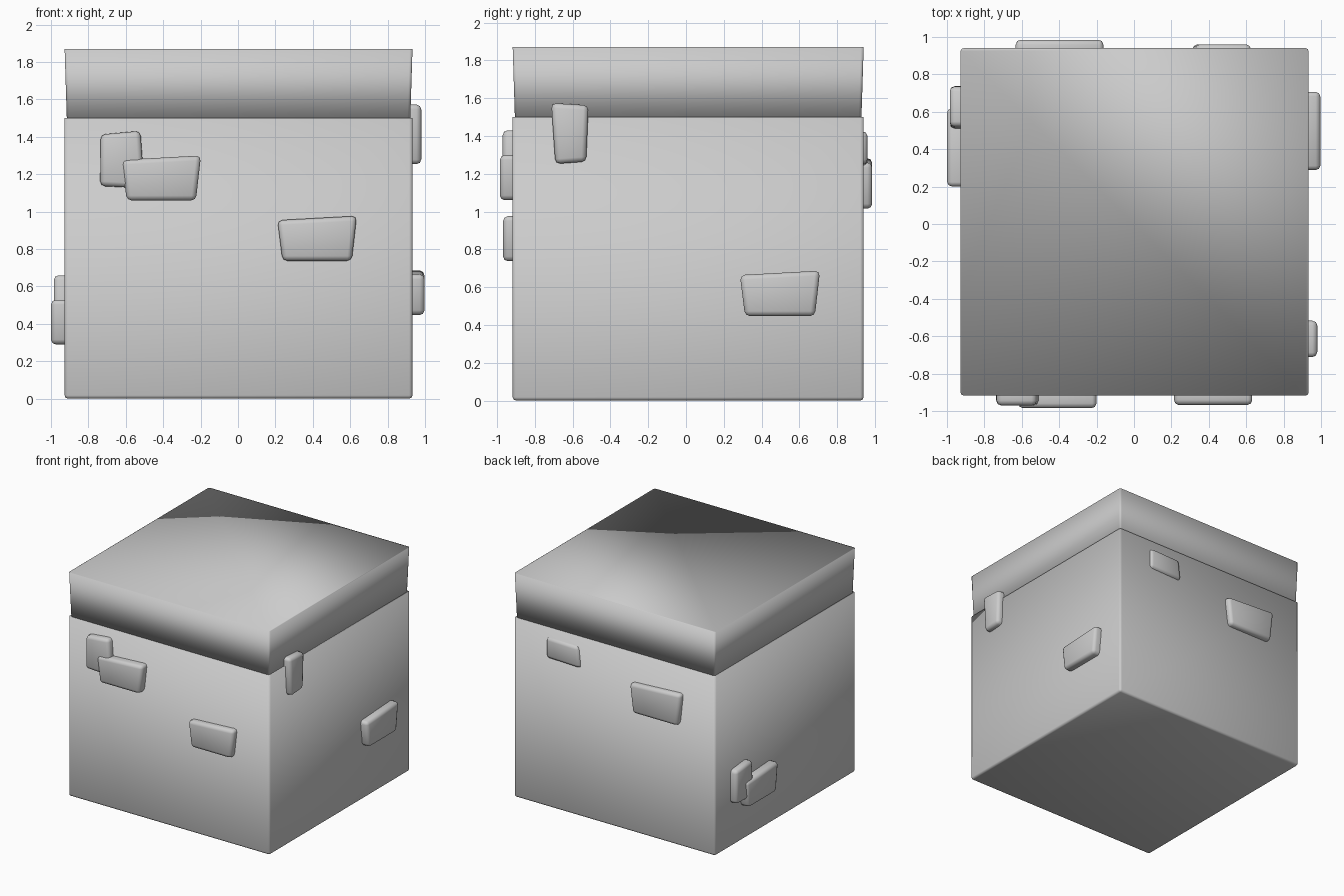
import bpy, bmesh
from math import pi
from mathutils import Matrix

if "Cube" in bpy.data.objects:
    bpy.data.objects.remove(bpy.data.objects["Cube"])

X0, X1, Y0, Y1 = -0.927, 0.933, -0.917, 0.94


def make_object(name, bm):
    bmesh.ops.recalc_face_normals(bm, faces=bm.faces)
    for f in bm.faces:
        f.smooth = True
    mesh = bpy.data.meshes.new(name)
    bm.to_mesh(mesh)
    bm.free()
    obj = bpy.data.objects.new(name, mesh)
    bpy.context.collection.objects.link(obj)
    return obj


def prism(bottom, top):
    """Closed solid between two loops of points."""
    bm = bmesh.new()
    a = [bm.verts.new(p) for p in bottom]
    b = [bm.verts.new(p) for p in top]
    bm.faces.new(a)
    bm.faces.new(b)
    n = len(a)
    for i in range(n):
        bm.faces.new((a[i], a[(i + 1) % n], b[(i + 1) % n], b[i]))
    return bm


def rect(z, inset=0):
    x0, x1, y0, y1 = X0 + inset, X1 - inset, Y0 + inset, Y1 - inset
    return [(x0, y0, z), (x1, y0, z), (x1, y1, z), (x0, y1, z)]


def bevel(bm, edges, width, segments):
    bmesh.ops.bevel(bm, geom=edges, offset=width, segments=segments,
                    profile=0.5, affect='EDGES')


# Main block: rounded below and at the corners, crisp at the upper rim
bm = prism(rect(0), rect(1.5))
bevel(bm, [e for e in bm.edges if min(v.co.z for v in e.verts) < 1], 0.018, 2)
make_object("main_block", bm)

# Top slab: flares slightly outwards towards the top
bm = prism(rect(1.49, 0.012), rect(1.87))
bevel(bm, [e for e in bm.edges
           if abs(e.verts[0].co.z - e.verts[1].co.z) > 0.1], 0.015, 2)
make_object("top_slab", bm)

# Raised bricks: outlines are (across, up), relative to a base point
WIDE = [(-0.185, 0), (0.185, 0), (0.212, 0.24), (-0.212, 0.217)]
BLOCKY = [(-0.117, 0.012), (0.12, 0), (0.098, 0.307), (-0.115, 0.287)]
UPRIGHT = [(-0.078, 0), (0.085, 0.012), (0.097, 0.31), (-0.1, 0.322)]
SMALL = [(-0.155, 0.01), (0.16, 0), (0.14, 0.178), (-0.155, 0.185)]


def brick(name, turn, outline, u, z, depth, scale=1.0):
    loops = [[(u + a * scale, -d, z + b * scale) for a, b in outline]
             for d in (0.86, depth)]
    bm = prism(*loops)
    bevel(bm, bm.edges[:], 0.026, 2)
    bmesh.ops.transform(bm, matrix=Matrix.Rotation(turn * pi / 2, 4, 'Z'),
                        verts=bm.verts)
    make_object(name, bm)


# Same overlapping pair on the front and, lower, on the left
for side, turn, drop, out in (("front", 0, 0, 0), ("left", -1, 0.77, 0.015)):
    brick(side + "_rear_brick", turn, BLOCKY, -0.62, 1.125 - drop, 0.97 + out)
    brick(side + "_lapping_brick", turn, WIDE, -0.41, 1.06 - drop, 0.985 + out)

brick("front_single_brick", 0, WIDE, 0.423, 0.737, 0.968)
brick("right_wide_brick", 1, WIDE, 0.497, 0.447, 0.997)
brick("right_upright_brick", 1, UPRIGHT, -0.613, 1.252, 0.98)
brick("back_wide_brick", 2, WIDE, 0.398, 1.015, 0.985, 1.12)
brick("back_small_brick", 2, SMALL, -0.47, 1.24, 0.96)
